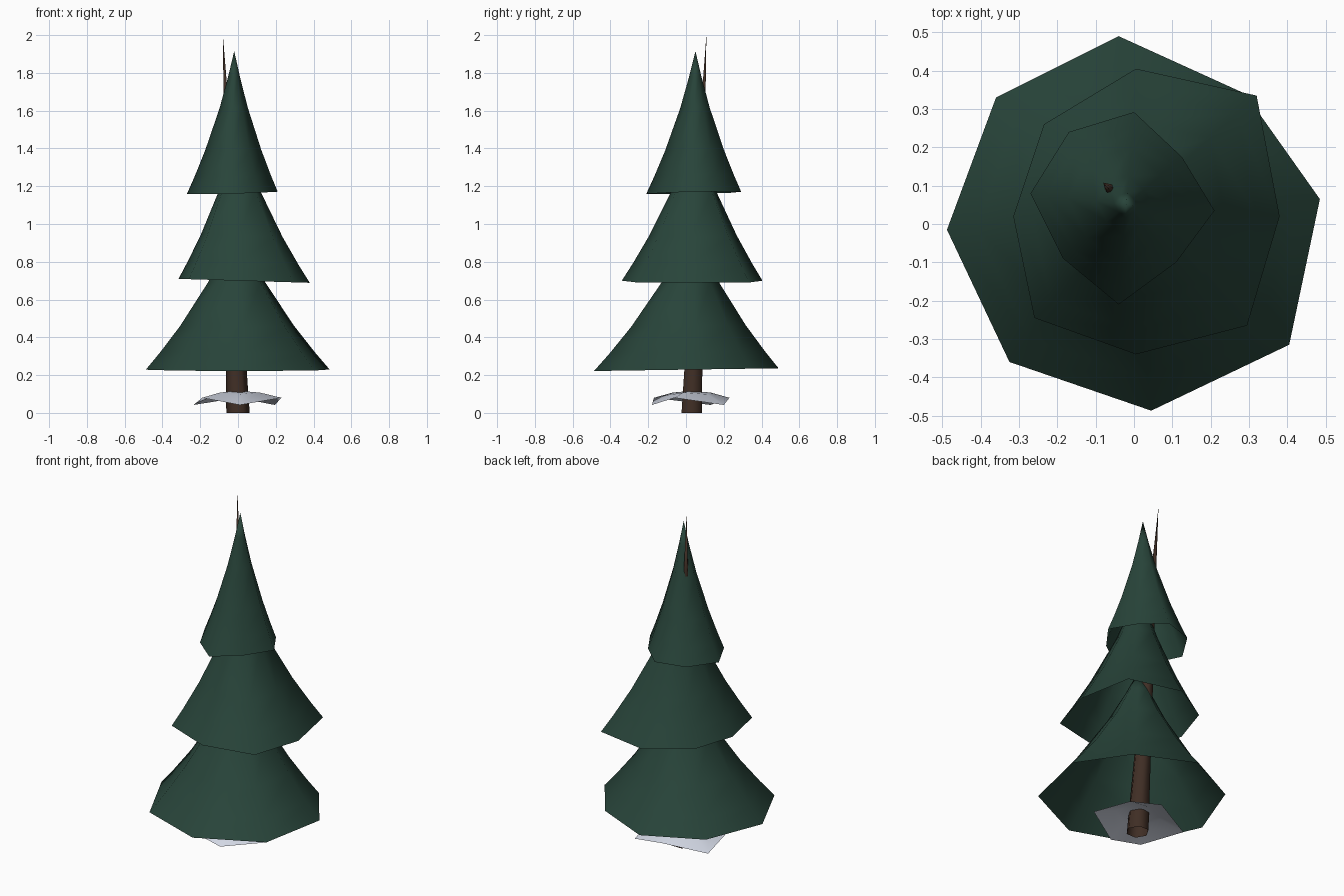
import bpy
import bmesh
from math import cos, sin, tau
from mathutils import Vector

cube = bpy.data.objects.get("Cube")
if cube:
    bpy.data.objects.remove(cube, do_unlink=True)


def make_material(name, colour):
    mat = bpy.data.materials.new(name)
    mat.use_nodes = True
    mat.diffuse_color = (*colour, 1)
    mat.node_tree.nodes["Principled BSDF"].inputs["Base Color"].default_value = (*colour, 1)
    return mat


needle_green = make_material("needle green", (0.021, 0.058, 0.042))
bark_brown = make_material("bark brown", (0.05, 0.027, 0.018))
snow_white = make_material("snow white", (0.7, 0.74, 0.84))


def make_shell(name, rim, apex, profile, material):
    """Open-bottomed smooth shell: the rim shrinks towards the apex.
    Each profile step is (fraction of height, fraction of width)."""
    bm = bmesh.new()
    apex = Vector(apex)
    rings = []
    for height, width in [(0, 1)] + profile:
        ring = []
        for corner in rim:
            corner = Vector(corner)
            point = apex + (corner - apex) * width
            point.z = corner.z + (apex.z - corner.z) * height
            ring.append(bm.verts.new(point))
        rings.append(ring)
    tip = bm.verts.new(apex)
    count = len(rim)
    for i in range(count):
        j = (i + 1) % count
        for low, high in zip(rings, rings[1:]):
            bm.faces.new((low[i], low[j], high[j], high[i]))
        bm.faces.new((rings[-1][i], rings[-1][j], tip))
    for face in bm.faces:
        face.smooth = True
    mesh = bpy.data.meshes.new(name)
    bm.to_mesh(mesh)
    bm.free()
    mesh.materials.append(material)
    obj = bpy.data.objects.new(name, mesh)
    bpy.context.collection.objects.link(obj)
    return obj


def with_height(corners, base, tilt_x=0.0, tilt_y=0.0):
    """Lift flat corners to a gently tilted rim."""
    return [(x, y, base + tilt_x * x + tilt_y * y) for x, y in corners]


# Branch tiers: uneven eight-sided skirts, listed counterclockwise
flare = [(0.12, 0.84), (0.3, 0.62), (0.6, 0.31), (0.82, 0.13)]

lower_rim = [(0.485, 0.065), (0.29, 0.34), (-0.04, 0.49), (-0.36, 0.33),
             (-0.488, -0.015), (-0.325, -0.36), (0.045, -0.487), (0.405, -0.315)]
make_shell("lower_branches", with_height(lower_rim, 0.229, 0, 0.015),
           (-0.01, 0.03, 1.0), flare, needle_green)

middle_rim = [(0.38, 0.02), (0.32, 0.335), (0.005, 0.405), (-0.235, 0.26),
              (-0.315, 0.02), (-0.26, -0.245), (0.005, -0.34), (0.295, -0.265)]
make_shell("middle_branches", with_height(middle_rim, 0.70, -0.03),
           (0.0, 0.045, 1.5), flare, needle_green)

upper_rim = [(0.21, 0.035), (0.125, 0.175), (0, 0.292), (-0.17, 0.24),
             (-0.27, 0.08), (-0.185, -0.09), (-0.04, -0.21), (0.11, -0.1)]
make_shell("upper_branches", with_height(upper_rim, 1.165, 0.025, 0.02),
           (-0.02, 0.05, 1.915), flare, needle_green)

# Trunk: leaning six-sided spike, open below, that breaks out near the treetop
trunk_rim = [(0.062 * cos(tau * i / 6), 0.03 + 0.062 * sin(tau * i / 6), 0) for i in range(6)]
make_shell("trunk", trunk_rim, (-0.08, 0.108, 2.0),
           [(0.25, 0.75), (0.5, 0.5), (0.8, 0.23)], bark_brown)

# Snow mound: low six-sided cap with a rim that waves up and down
snow_corners = [(0.23, -0.06), (0.195, 0.2), (0, 0.23),
                (-0.235, 0.13), (-0.19, -0.17), (0.01, -0.18)]
snow_rim = [(x, y, 0.042 if i % 2 else 0.08) for i, (x, y) in enumerate(snow_corners)]
make_shell("snow_mound", snow_rim, (0, 0.03, 0.117), [(0.75, 0.5)], snow_white)
